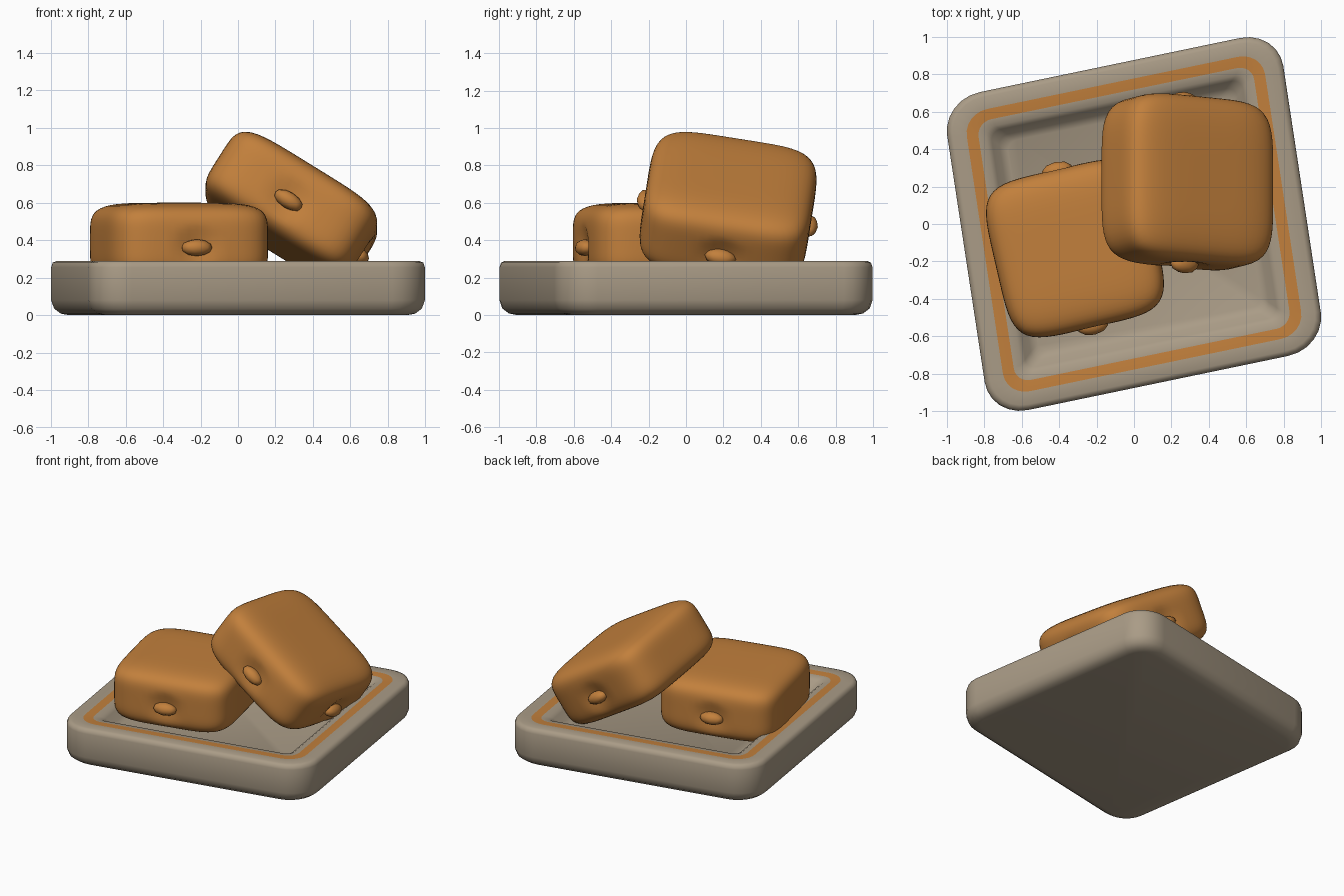
import bpy, bmesh, math
from mathutils import Vector, Matrix

if "Cube" in bpy.data.objects:
    bpy.data.objects.remove(bpy.data.objects["Cube"])


def material(name, rgb):
    m = bpy.data.materials.new(name)
    m.diffuse_color = (*rgb, 1)
    m.use_nodes = True
    m.node_tree.nodes["Principled BSDF"].inputs["Base Color"].default_value = m.diffuse_color
    return m


STONE = material("warm grey", (0.40, 0.33, 0.24))
ORANGE = material("baked orange", (0.54, 0.215, 0.045))


def finish(bm, name, mats):
    bmesh.ops.recalc_face_normals(bm, faces=bm.faces)
    me = bpy.data.meshes.new(name)
    bm.to_mesh(me)
    bm.free()
    for m in mats:
        me.materials.append(m)
    ob = bpy.data.objects.new(name, me)
    bpy.context.collection.objects.link(ob)
    for o in bpy.context.selected_objects:
        o.select_set(False)
    bpy.context.view_layer.objects.active = ob
    ob.select_set(True)
    bpy.ops.object.shade_smooth_by_angle(angle=math.radians(50))
    return ob


# Tray: rounded-square rings (inset, height) on slightly skewed axes
S, T = Vector((0.897, 0.1865, 0)), Vector((-0.129, 0.8485, 0))


def ring(bm, inset, z, seg=6):
    d = inset / 0.89
    h, r = 1 - d, max(0.225 - d * 0.75, 0.06)
    verts = []
    for k, (sx, sy) in enumerate([(1, 1), (-1, 1), (-1, -1), (1, -1)]):
        for i in range(seg + 1):
            a = math.pi / 2 * (k + i / seg)
            s = sx * (h - r) + r * math.cos(a)
            t = sy * (h - r) + r * math.sin(a)
            verts.append(bm.verts.new(S * s + T * t + Vector((0, 0, z))))
    return verts


profile = [(0.09, 0.0), (0.05, 0.008), (0.015, 0.035), (0.0, 0.08), (0.0, 0.255),
           (0.008, 0.28), (0.03, 0.29), (0.10, 0.288), (0.16, 0.285),
           (0.20, 0.28), (0.225, 0.262), (0.26, 0.21), (0.30, 0.19)]
STRIPE = 7  # profile span that carries the painted band
bm = bmesh.new()
rings = [ring(bm, d, z) for d, z in profile]
for j, (a, b) in enumerate(zip(rings, rings[1:])):
    for i in range(len(a)):
        k = (i + 1) % len(a)
        f = bm.faces.new((a[i], a[k], b[k], b[i]))
        f.material_index = 1 if j == STRIPE else 0
bm.faces.new(rings[0][::-1])
bm.faces.new(rings[-1])
finish(bm, "tray", [STONE, ORANGE])


# Pillow-shaped bun with knots sitting in dimples
def bun(name, size, matrix, knots, n=5):
    size = Vector(size)
    bm = bmesh.new()
    bmesh.ops.create_cube(bm, size=2)
    bmesh.ops.subdivide_edges(bm, edges=bm.edges[:], cuts=19, use_grid_fill=True)
    for v in bm.verts:
        p = v.co / sum(abs(c) ** n for c in v.co) ** (1 / n)
        v.co = p * size
        for axis, side, off in knots:
            c = Vector((0, 0, off))
            c[axis] = side * size[axis]
            w = max(0, 1 - (v.co - c).length / 0.13)
            v.co[axis] -= side * 0.035 * w
    bm.transform(matrix)
    finish(bm, name, [ORANGE])
    for i, (axis, side, off) in enumerate(knots):
        c = Vector((0, 0, off))
        c[axis] = side * (size[axis] - 0.01)
        dims = [0.085, 0.085, 0.045]
        dims[axis] = 0.05
        bm = bmesh.new()
        bmesh.ops.create_icosphere(bm, subdivisions=2, radius=1)
        bm.transform(matrix @ Matrix.Translation(c) @ Matrix.Diagonal((*dims, 1)))
        finish(bm, f"{name}_knot_{i + 1}", [ORANGE])


# Flat bun, and the bun leaning on it
bun("flat_bun", (0.433, 0.433, 0.21),
    Matrix.Translation((-0.315, -0.13, 0.39)) @ Matrix.Rotation(math.radians(13), 4, 'Z'),
    [(1, -1, -0.03), (1, 1, -0.03)])
bun("leaning_bun", (0.46, 0.45, 0.222),
    Matrix.Translation((0.285, 0.225, 0.57)) @ Matrix.Rotation(math.radians(-9), 4, 'X')
    @ Matrix.Rotation(math.radians(32), 4, 'Y'),
    [(1, -1, -0.03), (1, 1, -0.03), (0, 1, -0.03)])
